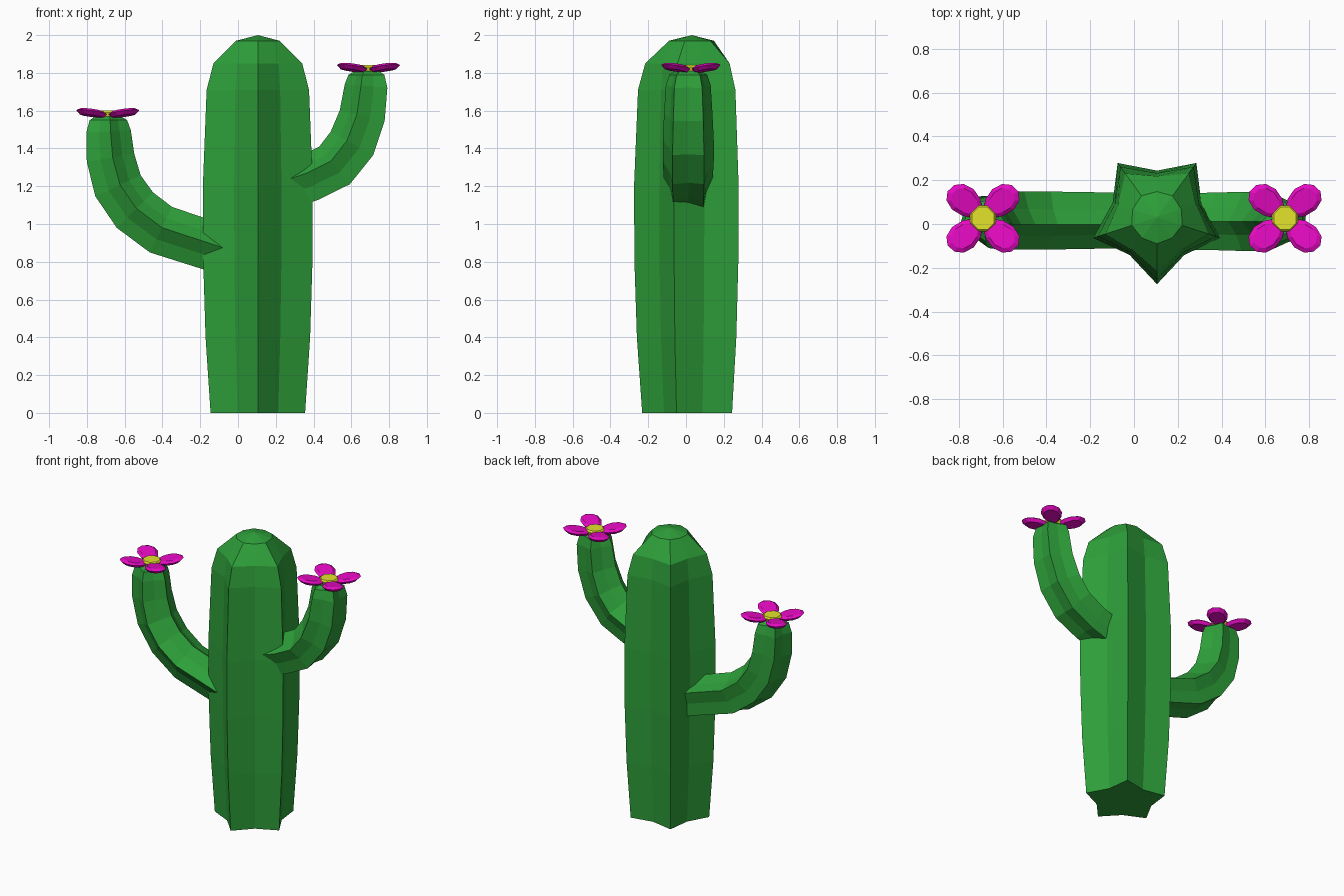
import bpy, bmesh
from math import sin, cos, radians, pi
from mathutils import Vector

if "Cube" in bpy.data.objects:
    bpy.data.objects.remove(bpy.data.objects["Cube"])


def material(name, rgb):
    m = bpy.data.materials.new(name)
    m.diffuse_color = (*rgb, 1)
    m.use_nodes = True
    m.node_tree.nodes["Principled BSDF"].inputs["Base Color"].default_value = m.diffuse_color
    return m


GREEN = material("green", (0.027, 0.35, 0.042))
PINK = material("magenta", (0.80, 0.003, 0.55))
YELLOW = material("yellow", (0.77, 0.77, 0.024))


def loft(name, rings, mat, start=None, end=None):
    """Skin a list of closed rings; ends are an apex point or a flat cap."""
    bm = bmesh.new()
    vr = [[bm.verts.new(p) for p in ring] for ring in rings]
    n = len(vr[0])
    for a, b in zip(vr, vr[1:]):
        for i in range(n):
            j = (i + 1) % n
            bm.faces.new((a[i], a[j], b[j], b[i]))
    for ring, apex in ((vr[0], start), (vr[-1], end)):
        if apex is None:
            bm.faces.new(ring)
        else:
            v = bm.verts.new(apex)
            for i in range(n):
                bm.faces.new((ring[i], ring[(i + 1) % n], v))
    bmesh.ops.recalc_face_normals(bm, faces=bm.faces)
    me = bpy.data.meshes.new(name)
    bm.to_mesh(me)
    bm.free()
    me.materials.append(mat)
    ob = bpy.data.objects.new(name, me)
    bpy.context.collection.objects.link(ob)
    return ob


def star(outer, inner, first):
    """Five-ridged section as (u, v) points."""
    return [((inner if i % 2 else outer) * cos(radians(first + 36 * i)),
             (inner if i % 2 else outer) * sin(radians(first + 36 * i)))
            for i in range(10)]


# Trunk: five-ridged column with a rounded top (z, ridge radius, valley radius)
CX, CY = 0.105, 0.031
levels = [(0, .263, .183), (.4, .291, .202), (.8, .304, .212), (1.2, .306, .213),
          (1.71, .285, .201), (1.85, .247, .187), (1.97, .121, .117)]
loft("trunk", [[(CX + u, CY + v, z) for u, v in star(R, r, -90)] for z, R, r in levels],
     GREEN, end=(CX, CY, 2.0))


# Arms: ridged section swept along a bent path (distance outward, z, radius)
def arm(name, side, cy, first, path):
    rings = []
    for i, (s, z, R) in enumerate(path):
        a, b = path[max(i - 1, 0)], path[min(i + 1, len(path) - 1)]
        t = Vector((b[0] - a[0], b[1] - a[1])).normalized()
        rings.append([(side * (s + t.y * u), cy + v, z - t.x * u)
                      for u, v in star(R, R * .74, first)])
    loft(name, rings, GREEN)


arm("left_arm", -1, 0.024, -97,
    [(0, .83, .135), (.18, .89, .138), (.41, .965, .142), (.55, 1.07, .142), (.64, 1.20, .14),
     (.68, 1.35, .135), (.69, 1.49, .125), (.69, 1.55, .105), (.69, 1.57, .07)])
arm("right_arm", 1, 0.012, -108,
    [(.2, 1.17, .135), (.38, 1.23, .138), (.52, 1.30, .142), (.615, 1.42, .142),
     (.67, 1.57, .135), (.69, 1.73, .125), (.69, 1.79, .105), (.69, 1.81, .07)])

# Flowers: four tilted bevelled petals round an eight-sided disc
half = [(.025, .025), (.075, .058), (.13, .07), (.18, .056), (.207, .022)]
outline = half + [(u, -v) for u, v in reversed(half)]


def flower(name, cx, cy, z):
    for k in range(4):
        a = pi / 4 + k * pi / 2
        rings = []
        for scale, dz in ((.75, -.02), (1, 0), (.75, .012)):
            ring = []
            for u, v in outline:
                u, v = .115 + (u - .115) * scale, v * scale
                ring.append((cx + u * cos(a) - v * sin(a),
                             cy + .94 * (u * sin(a) + v * cos(a)), z + .012 + .15 * u + dz))
            rings.append(ring)
        loft(f"{name}_petal_{k + 1}", rings, PINK)
    disc = [[(cx + r * cos((i + .5) * pi / 4), cy + r * sin((i + .5) * pi / 4), z + h)
             for i in range(8)] for r, h in ((.055, 0), (.064, .028), (.055, .039))]
    loft(name + "_centre", disc, YELLOW)


flower("left_flower", -.69, .026, 1.562)
flower("right_flower", .69, .026, 1.802)
